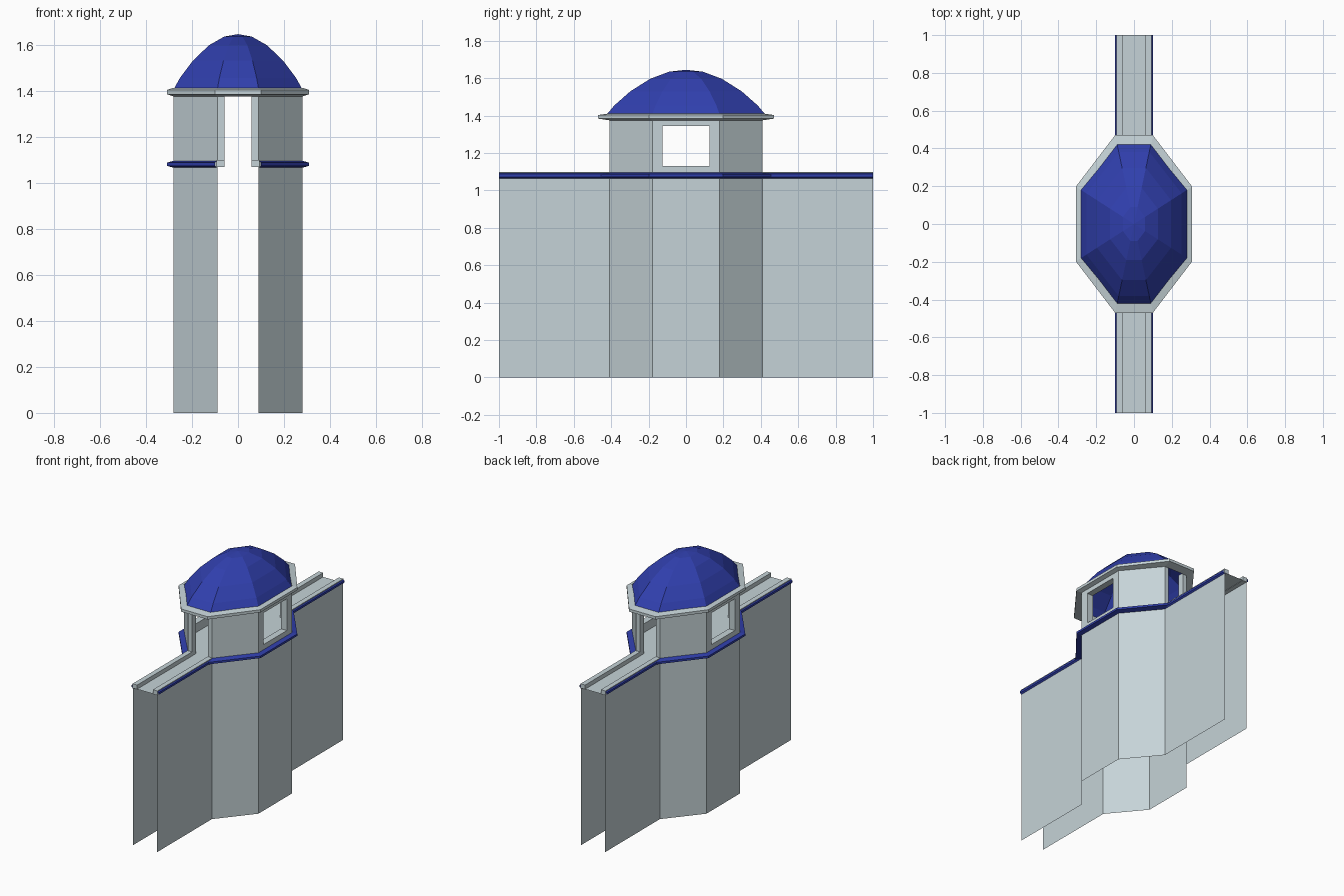
import bpy, bmesh

if "Cube" in bpy.data.objects:
    bpy.data.objects.remove(bpy.data.objects["Cube"])


def material(name, rgb):
    m = bpy.data.materials.new(name)
    m.diffuse_color = (*rgb, 1)
    m.use_nodes = True
    m.node_tree.nodes["Principled BSDF"].inputs["Base Color"].default_value = m.diffuse_color
    return m


STONE = material("pale_stone", (0.56, 0.65, 0.68))
BLUE = material("deep_blue", (0.03, 0.05, 0.42))


def make(name, bm, mat, recalc=False):
    bmesh.ops.remove_doubles(bm, verts=bm.verts, dist=1e-5)
    if recalc:
        bmesh.ops.recalc_face_normals(bm, faces=bm.faces)
    me = bpy.data.meshes.new(name)
    bm.to_mesh(me)
    bm.free()
    me.materials.append(mat)
    ob = bpy.data.objects.new(name, me)
    bpy.context.collection.objects.link(ob)
    return ob


def face(bm, pts):
    return bm.faces.new([bm.verts.new(p) for p in pts])


def loft(bm, levels, closed):
    """Join successive (path, z) levels with quads; paths run anticlockwise."""
    for (a, za), (b, zb) in zip(levels, levels[1:]):
        n = len(a)
        for i in range(n if closed else n - 1):
            j = (i + 1) % n
            face(bm, [(*a[i], za), (*a[j], za), (*b[j], zb), (*b[i], zb)])


def octagon(x1, y1, x2, y2):
    q = [(x2, -y2), (x1, -y1), (x1, y1), (x2, y2)]
    return q + [(-x, -y) for x, y in q]


def side_path(x1, y1, x2, y2):
    return [(x2, -1), (x2, -y2), (x1, -y1), (x1, y1), (x2, y2), (x2, 1)]


def opposite(path):
    return [(-x, -y) for x, y in path]


INNER = (0.28, 0.18, 0.09, 0.41)
OUTER = (0.308, 0.198, 0.10, 0.47)
wall, lip = side_path(*INNER), side_path(0.308, 0.198, 0.10, 0.455)

# Thin outer walls and the blue string course on both sides
for side, f in (("right", lambda p: p), ("left", opposite)):
    bm = bmesh.new()
    loft(bm, [(f(wall), 0), (f(wall), 1.09)], False)
    make(side + "_wall", bm, STONE)
    bm = bmesh.new()
    loft(bm, [(f(wall), 1.065), (f(lip), 1.073), (f(lip), 1.087), (f(wall), 1.095)], False)
    make(side + "_blue_trim", bm, BLUE)

# Walkway floor, also running through the tower
bm = bmesh.new()
face(bm, [(x, y, 1.07) for x, y in wall + opposite(wall)])
make("walkway_floor", bm, STONE)

# Low parapet rails beside the walkway
for sx in (-1, 1):
    for sy in (-1, 1):
        bm = bmesh.new()
        bmesh.ops.create_cube(bm, size=1)
        for v in bm.verts:
            v.co = (sx * 0.076 + v.co.x * 0.034, sy * 0.705 + v.co.y * 0.59,
                    1.083 + v.co.z * 0.03)
        make("parapet_rail", bm, STONE)

# Upper tower room: solid corners, windows at the sides, doorways at the ends
bm = bmesh.new()
Z0, Z1 = 1.07, 1.385
oct_in = octagon(*INNER)
for i in range(8):
    (ax, ay), (bx, by) = oct_in[i], oct_in[(i + 1) % 8]

    def at(t, z):
        return (ax + (bx - ax) * t, ay + (by - ay) * t, z)

    if i % 4 == 1:      # window frame
        o = [at(0, Z0), at(1, Z0), at(1, Z1), at(0, Z1)]
        w = [at(0.153, 1.13), at(0.847, 1.13), at(0.847, 1.345), at(0.153, 1.345)]
        for k in range(4):
            m = (k + 1) % 4
            face(bm, [o[k], o[m], w[m], w[k]])
    elif i % 4 == 3:    # doorway jambs
        for a, b in ((0, 0.17), (0.83, 1)):
            face(bm, [at(a, Z0), at(b, Z0), at(b, Z1), at(a, Z1)])
    else:
        face(bm, [at(0, Z0), at(1, Z0), at(1, Z1), at(0, Z1)])
room = make("tower_room", bm, STONE)
mod = room.modifiers.new("thickness", "SOLIDIFY")
mod.thickness, mod.offset, mod.use_even_offset = 0.045, -1, True

# Cornice ring under the dome
bm = bmesh.new()
oct_out = octagon(*OUTER)
loft(bm, [(oct_in, 1.375), (oct_out, 1.384), (oct_out, 1.403),
          (oct_in, 1.412), (oct_in, 1.375)], True)
make("cornice", bm, STONE, True)

# Faceted dome, open underneath
bm = bmesh.new()
base = octagon(0.28, 0.18, 0.09, 0.425)
profile = [(1, 1.405), (0.9, 1.455), (0.7, 1.53), (0.45, 1.597), (0.21, 1.635)]
rings = [([(x * s, y * s) for x, y in base], z) for s, z in profile]
loft(bm, rings, True)
top, zt = rings[-1]
for i in range(8):
    face(bm, [(*top[i], zt), (*top[(i + 1) % 8], zt), (0, 0, 1.645)])
make("dome", bm, BLUE)
